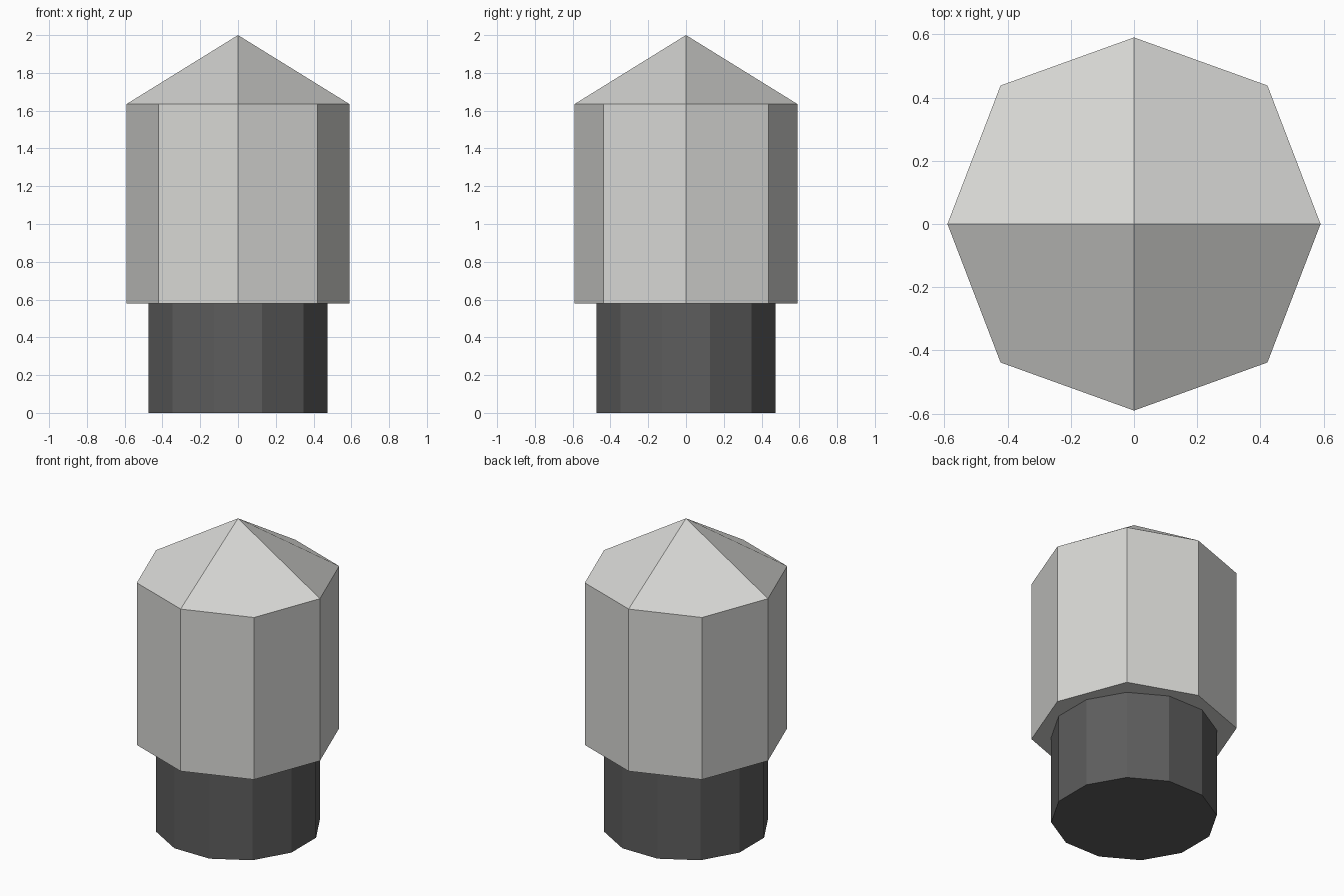
import bpy, bmesh, math

if "Cube" in bpy.data.objects:
    bpy.data.objects.remove(bpy.data.objects["Cube"])


def material(name, rgb):
    m = bpy.data.materials.new(name)
    m.diffuse_color = (*rgb, 1)
    m.use_nodes = True
    m.node_tree.nodes["Principled BSDF"].inputs["Base Color"].default_value = m.diffuse_color
    return m


def make_object(name, bm, mat):
    bmesh.ops.recalc_face_normals(bm, faces=bm.faces)
    me = bpy.data.meshes.new(name)
    bm.to_mesh(me)
    bm.free()
    me.materials.append(mat)
    ob = bpy.data.objects.new(name, me)
    bpy.context.collection.objects.link(ob)


def prism(bm, outline, z0, z1, top_cap=True):
    """Upright prism; returns its top ring of vertices."""
    low = [bm.verts.new((x, y, z0)) for x, y in outline]
    top = [bm.verts.new((x, y, z1)) for x, y in outline]
    n = len(outline)
    for i in range(n):
        j = (i + 1) % n
        bm.faces.new((low[i], low[j], top[j], top[i]))
    bm.faces.new(low[::-1])
    if top_cap:
        bm.faces.new(top)
    return top


pale = material("pale grey", (0.68, 0.68, 0.66))
dark = material("dark grey", (0.11, 0.11, 0.11))

# Twelve-sided base, with a flat facing each axis
bm = bmesh.new()
angles = [math.radians(15 + 30 * i) for i in range(12)]
prism(bm, [(0.49 * math.cos(a), 0.49 * math.sin(a)) for a in angles], 0, 0.58)
make_object("base", bm, dark)

# Eight-sided body with a pointed roof of four creased panels
bm = bmesh.new()
outline = [(0.59, 0), (0.422, 0.438), (0, 0.59), (-0.422, 0.438),
           (-0.59, 0), (-0.422, -0.438), (0, -0.59), (0.422, -0.438)]
ring = prism(bm, outline, 0.58, 1.635, top_cap=False)
apex = bm.verts.new((0, 0, 2))
for i in range(0, 8, 2):
    bm.faces.new((apex, ring[i], ring[i + 1], ring[(i + 2) % 8]))
make_object("body", bm, pale)
